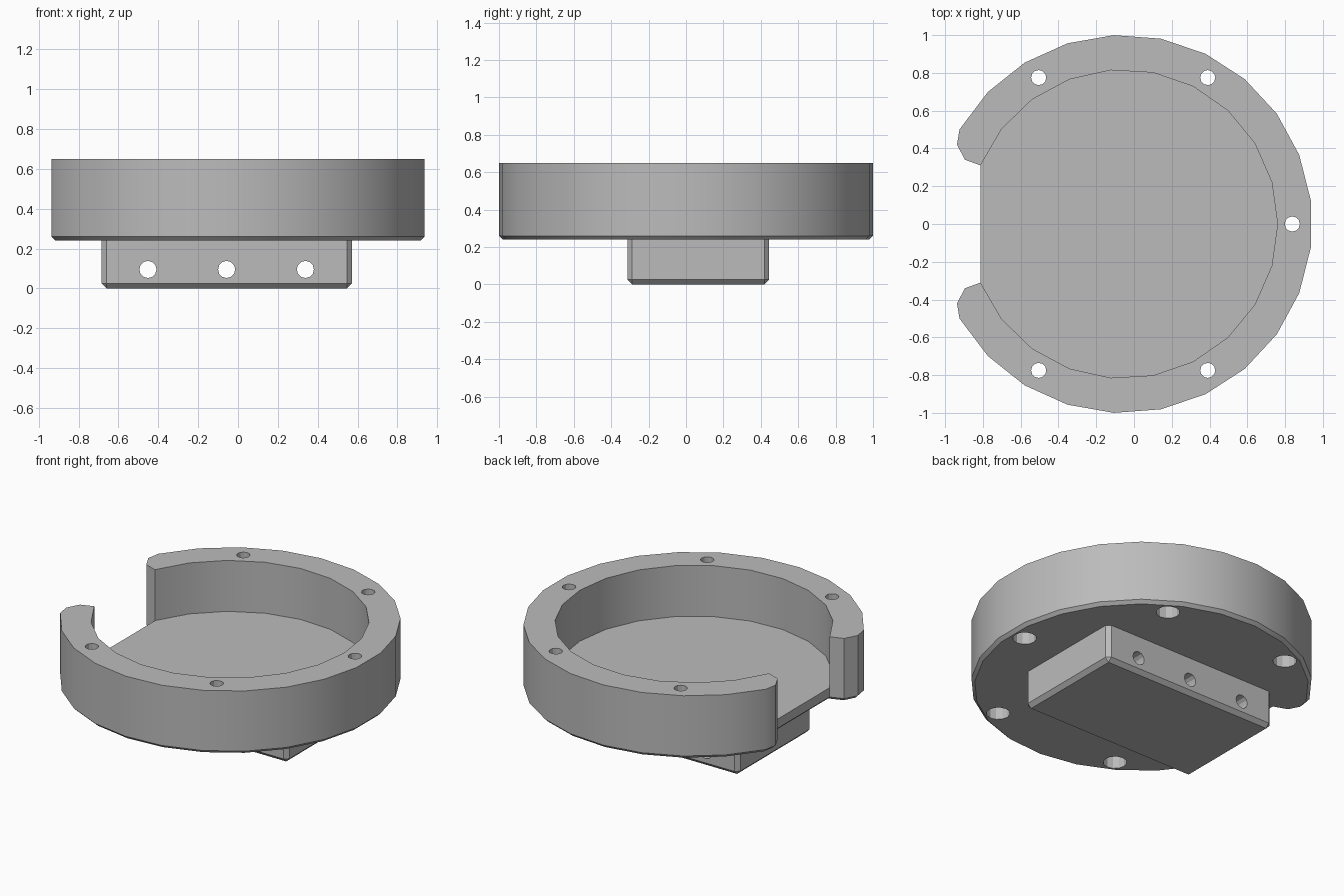
import bpy, bmesh
from math import cos, sin, radians, pi
from mathutils import Matrix

if "Cube" in bpy.data.objects:
    bpy.data.objects.remove(bpy.data.objects["Cube"], do_unlink=True)

CX = -0.057                      # centre of the round tray
BASE, FLOOR, TOP = 0.24, 0.32, 0.65

grey = bpy.data.materials.new("plain grey")
grey.use_nodes = True
grey.diffuse_color = (0.5, 0.5, 0.5, 1)
grey.node_tree.nodes["Principled BSDF"].inputs["Base Color"].default_value = grey.diffuse_color


def make_object(name, bm):
    bmesh.ops.recalc_face_normals(bm, faces=bm.faces[:])
    mesh = bpy.data.meshes.new(name)
    bm.to_mesh(mesh)
    bm.free()
    mesh.materials.append(grey)
    obj = bpy.data.objects.new(name, mesh)
    bpy.context.collection.objects.link(obj)
    return obj


def prism(name, outline, z0, z1, bevel=0.0, upright=False):
    """Extrude an outline; optionally chamfer its bottom and upright edges."""
    bm = bmesh.new()
    face = bm.faces.new([bm.verts.new((x, y, z0)) for x, y in outline])
    new = bmesh.ops.extrude_face_region(bm, geom=[face], use_keep_orig=True)["geom"]
    for v in new:
        if isinstance(v, bmesh.types.BMVert):
            v.co.z = z1
    bmesh.ops.recalc_face_normals(bm, faces=bm.faces[:])
    if bevel:
        edges = [e for e in bm.edges
                 if all(v.co.z < z0 + 1e-4 for v in e.verts)
                 or (upright and abs(e.verts[0].co.z - e.verts[1].co.z) > 1e-4)]
        bmesh.ops.bevel(bm, geom=edges, offset=bevel, segments=1,
                        affect='EDGES', profile=0.5)
    return make_object(name, bm)


def drill(name, centre, radius, depth, along_y=False):
    bm = bmesh.new()
    turn = Matrix.Rotation(pi / 2, 4, 'X') if along_y else Matrix.Identity(4)
    bmesh.ops.create_cone(bm, cap_ends=True, segments=12, radius1=radius,
                          radius2=radius, depth=depth,
                          matrix=Matrix.Translation(centre) @ turn)
    return make_object(name, bm)


def cut(obj, cutters):
    for c in cutters:
        mod = obj.modifiers.new("cut", 'BOOLEAN')
        mod.operation, mod.solver, mod.object = 'DIFFERENCE', 'EXACT', c
    deps = bpy.context.evaluated_depsgraph_get()
    mesh = bpy.data.meshes.new_from_object(obj.evaluated_get(deps))
    obj.modifiers.clear()
    obj.data = mesh
    for c in cutters:
        bpy.data.objects.remove(c, do_unlink=True)


def arc(radius, half_angle, steps):
    angles = [radians(-half_angle + 2 * half_angle * i / steps) for i in range(steps + 1)]
    return [(CX + radius * cos(a), radius * sin(a)) for a in angles]


# Round tray with an open side and rounded wall ends
tip = [(-0.937, 0.42), (-0.895, 0.34), (-0.812, 0.31)]
outline = arc(1.001, 150, 21) + tip + [(x, -y) for x, y in reversed(tip)]
tray = prism("round_tray", outline, BASE, TOP, bevel=0.02)

# Hollow, then screw holes with wider recesses underneath
hollow = arc(0.817, 157.7, 20) + [(-1.2, 0.31), (-1.2, -0.31)]
cutters = [prism("hollow_cutter", hollow, FLOOR, TOP + 0.2)]
for k in range(-2, 3):
    a = radians(60 * k)
    x, y = CX + 0.895 * cos(a), 0.895 * sin(a)
    cutters.append(drill("screw_cutter", (x, y, 0.45), 0.04, 0.8))
    cutters.append(drill("recess_cutter", (x, y, BASE), 0.07, 0.4))
cut(tray, cutters)

# Mounting block with three cross holes
block = prism("mounting_block",
              [(-0.685, -0.313), (0.572, -0.313), (0.572, 0.445), (-0.685, 0.445)],
              0, BASE + 0.02, bevel=0.025, upright=True)
cut(block, [drill("cross_cutter", (CX + dx, 0, 0.095), 0.043, 2, along_y=True)
            for dx in (-0.395, 0, 0.395)])

# Smooth round walls, crisp corners
bpy.ops.object.select_all(action='DESELECT')
for obj in (tray, block):
    obj.select_set(True)
bpy.context.view_layer.objects.active = tray
bpy.ops.object.shade_smooth_by_angle(angle=radians(29))
